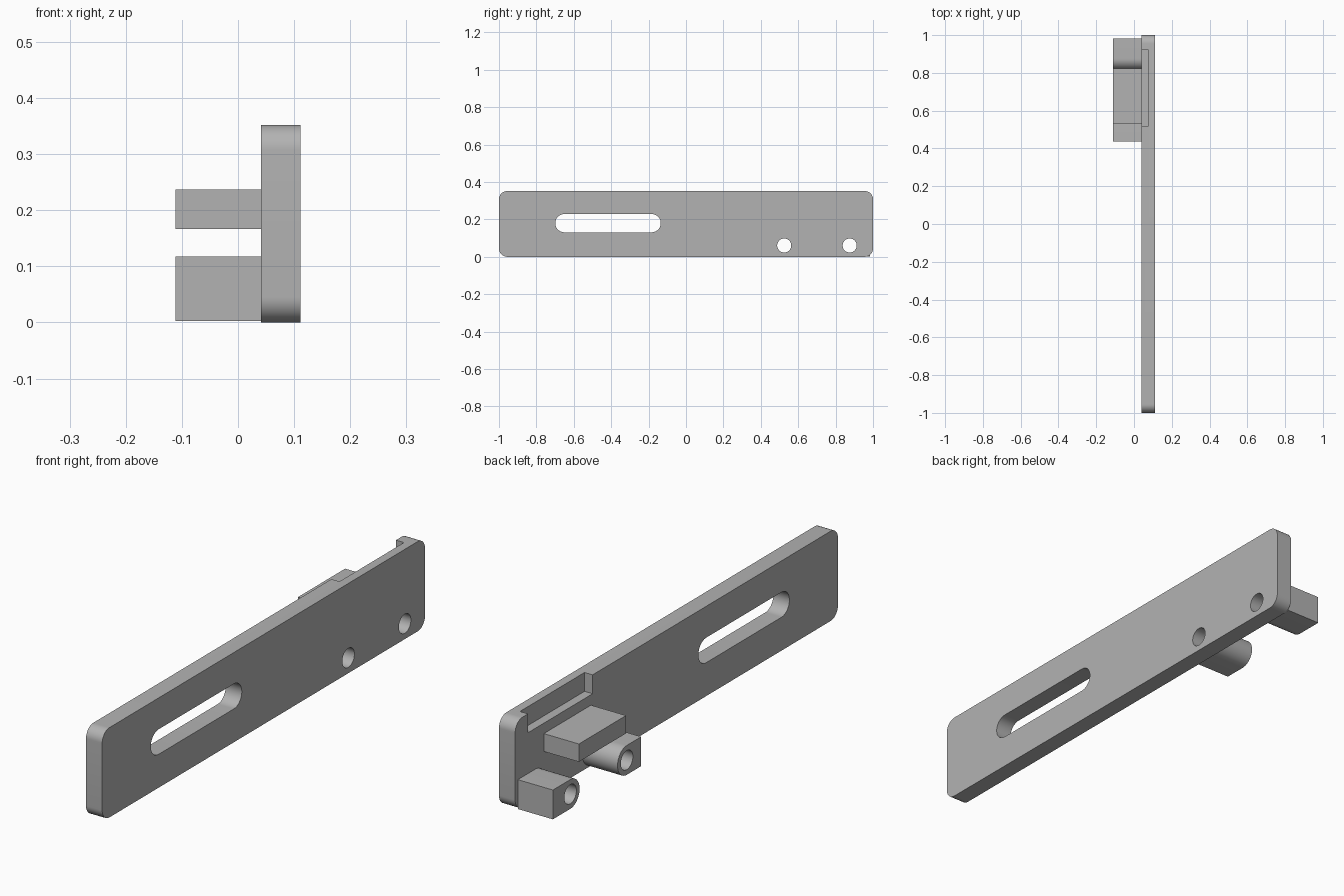
import bpy
from math import pi, cos, sin, radians

if "Cube" in bpy.data.objects:
    bpy.data.objects.remove(bpy.data.objects["Cube"], do_unlink=True)

grey = bpy.data.materials.new("plain grey")
grey.use_nodes = True
COLOUR = (0.45, 0.45, 0.45, 1)
grey.diffuse_color = COLOUR
grey.node_tree.nodes["Principled BSDF"].inputs["Base Color"].default_value = COLOUR

BACK, INNER, OUTER = -0.111, 0.041, 0.111    # x of boss ends, plate inner and outer faces
HOLE_Z, HOLE_R, BOSS_R = 0.0605, 0.0375, 0.0575


def arc(y, z, r, start, end, steps):
    """Points of an arc in the y-z plane, angles in degrees."""
    angles = [radians(start + (end - start) * i / steps) for i in range(steps + 1)]
    return [(y + r * cos(a), z + r * sin(a)) for a in angles]


def rounded(y0, y1, z0, z1, r, steps=12):
    """Rounded rectangle outline, counter-clockwise."""
    return (arc(y1 - r, z1 - r, r, 0, 90, steps) + arc(y0 + r, z1 - r, r, 90, 180, steps)
            + arc(y0 + r, z0 + r, r, 180, 270, steps) + arc(y1 - r, z0 + r, r, 270, 360, steps))


def prism(name, outline, x0, x1):
    """Extrude a y-z outline along x."""
    n = len(outline)
    verts = [(x, y, z) for x in (x0, x1) for y, z in outline]
    faces = [list(range(n))[::-1], list(range(n, 2 * n))]
    faces += [(i, (i + 1) % n, n + (i + 1) % n, n + i) for i in range(n)]
    mesh = bpy.data.meshes.new(name)
    mesh.from_pydata(verts, [], faces)
    mesh.materials.append(grey)
    obj = bpy.data.objects.new(name, mesh)
    bpy.context.collection.objects.link(obj)
    return obj


def box(y0, y1, z0, z1):
    return [(y0, z0), (y1, z0), (y1, z1), (y0, z1)]


def cut(obj, outline, x0, x1):
    """Subtract a prism from the object and discard the cutter."""
    cutter = prism("cutter", outline, x0, x1)
    cutter.hide_render = True
    bpy.context.view_layer.objects.active = obj
    mod = obj.modifiers.new("cut", "BOOLEAN")
    mod.object, mod.operation, mod.solver = cutter, "DIFFERENCE", "EXACT"
    bpy.ops.object.modifier_apply(modifier=mod.name)
    bpy.data.objects.remove(cutter, do_unlink=True)


def hole(y):
    return arc(y, HOLE_Z, HOLE_R, 0, 360, 40)[:-1]


# Long plate with rounded corners, slot, shallow top notch and two holes
plate = prism("plate", rounded(-1, 1, 0, 0.352, 0.045), INNER, OUTER)
slot = arc(-0.184, 0.18, 0.049, -90, 90, 24) + arc(-0.65, 0.18, 0.049, 90, 270, 24)
cut(plate, slot, 0, 0.2)
cut(plate, box(0.52, 0.92, 0.278, 0.4), 0, 0.076)
parts = [plate]

# Bosses: round on the sides facing each other, square on the outer sides
for name, y, end, side in (("rear_boss", 0.875, 0.983, -1), ("front_boss", 0.525, 0.436, 1)):
    start = -90 * side
    outline = arc(y, HOLE_Z, BOSS_R, start, start + 180, 24)
    outline += [(end, outline[-1][1]), (end, outline[0][1])]
    boss = prism(name, outline, BACK, INNER)
    for part in (boss, plate):
        cut(part, hole(y), -0.2, 0.2)
    parts.append(boss)

# Rectangular ledge above the bosses
parts.append(prism("ledge", box(0.53, 0.822, 0.167, 0.237), BACK, INNER))

# Smooth the curved walls, keep the edges sharp
bpy.ops.object.select_all(action="DESELECT")
for part in parts:
    part.select_set(True)
bpy.context.view_layer.objects.active = plate
bpy.ops.object.shade_smooth_by_angle(angle=radians(30))
